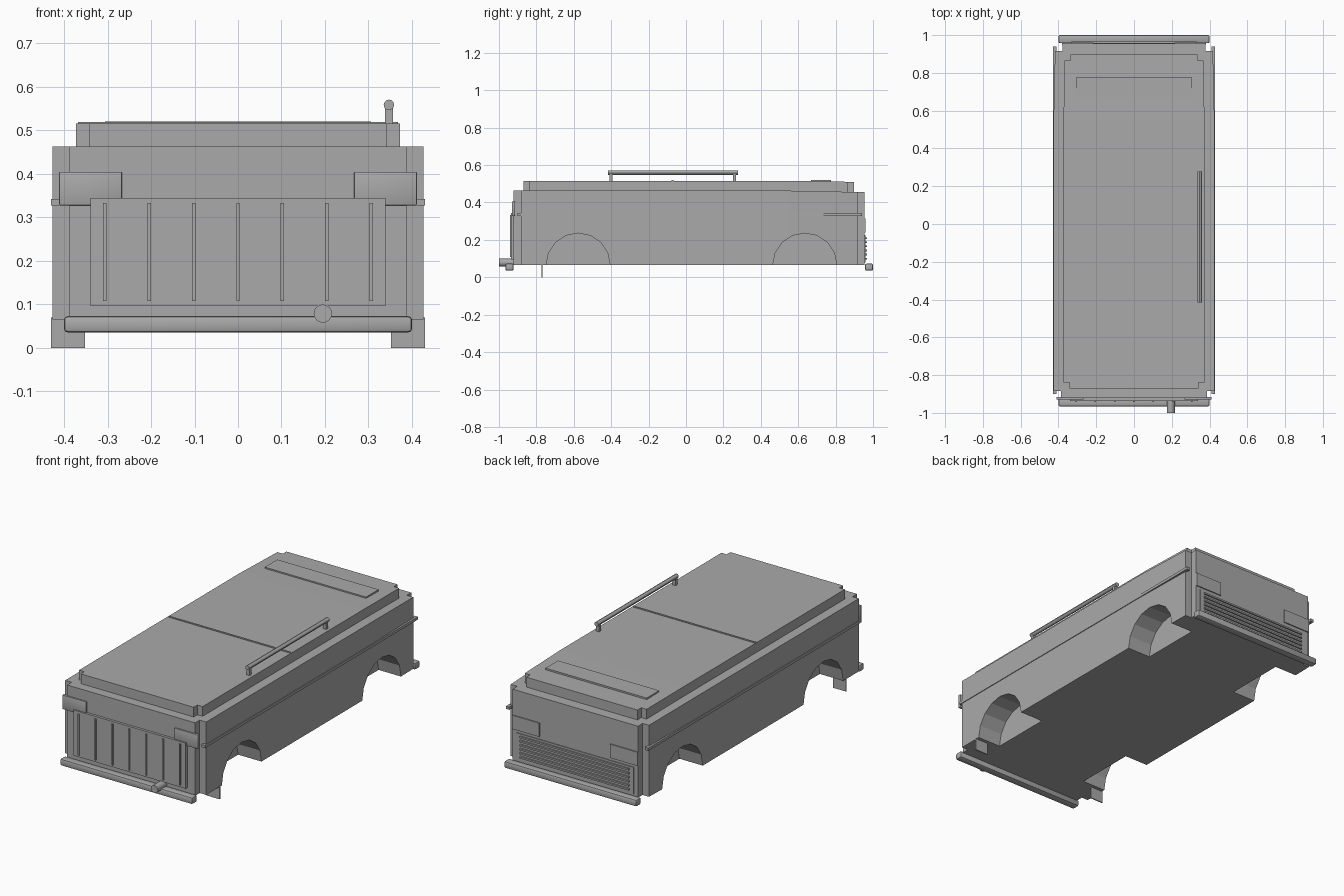
import bpy, bmesh, math

if "Cube" in bpy.data.objects:
    bpy.data.objects.remove(bpy.data.objects["Cube"])

grey = bpy.data.materials.new("body_grey")
grey.diffuse_color = (0.4, 0.4, 0.4, 1)
grey.use_nodes = True
grey.node_tree.nodes["Principled BSDF"].inputs["Base Color"].default_value = grey.diffuse_color


def finish(bm, name):
    bmesh.ops.recalc_face_normals(bm, faces=bm.faces)
    me = bpy.data.meshes.new(name)
    bm.to_mesh(me)
    bm.free()
    me.materials.append(grey)
    ob = bpy.data.objects.new(name, me)
    bpy.context.collection.objects.link(ob)
    return ob


def box(name, x, y, z, bevel=0):
    """Box from (min, max) pairs."""
    bm = bmesh.new()
    bmesh.ops.create_cube(bm, size=1)
    for v in bm.verts:
        v.co = [(a + b) / 2 + c * (b - a) for (a, b), c in zip((x, y, z), v.co)]
    if bevel:
        bmesh.ops.bevel(bm, geom=bm.edges[:], offset=bevel, segments=2,
                        affect='EDGES', profile=0.5)
    ob = finish(bm, name)
    if bevel:
        smooth(ob)
    return ob


def smooth(ob):
    bpy.ops.object.select_all(action='DESELECT')
    ob.select_set(True)
    bpy.context.view_layer.objects.active = ob
    bpy.ops.object.shade_smooth_by_angle()


def rod(name, center, radius, length, sides, axis):
    bm = bmesh.new()
    bmesh.ops.create_cone(bm, cap_ends=True, segments=sides, radius1=radius,
                          radius2=radius, depth=length)
    ob = finish(bm, name)
    if axis == 'X':
        ob.rotation_euler = (0, math.pi / 2, 0)
    elif axis == 'Y':
        ob.rotation_euler = (math.pi / 2, 0, 0)
    ob.location = center
    return ob


def notched_block(name, w, w_in, y0, y1, notch, bend, w_rear, z0, z1, z1_rear):
    """Block with square-notched corners, narrowing and dropping behind the bend."""
    d = w - w_rear
    half = [(w_in, y0), (w_in, y0 + notch), (w, y0 + notch), (w, bend),
            (w_rear, y1 - notch), (w_in - d, y1 - notch), (w_in - d, y1)]
    outline = half + [(-x, y) for x, y in reversed(half)]
    bm = bmesh.new()

    def top(y):
        return z1 - (z1 - z1_rear) * max(0, (y - bend) / (y1 - bend))
    lo = [bm.verts.new((x, y, z0)) for x, y in outline]
    hi = [bm.verts.new((x, y, top(y))) for x, y in outline]
    n = len(outline)
    bm.faces.new(lo)
    # top is split at the bend so both pieces stay planar
    bm.faces.new(hi[:4] + hi[10:])
    bm.faces.new(hi[3:11])
    for i in range(n):
        j = (i + 1) % n
        bm.faces.new((lo[i], lo[j], hi[j], hi[i]))
    return finish(bm, name)


# Lower body and raised roof deck
body = notched_block("lower_body", 0.426, 0.387, -0.922, 0.955, 0.039,
                     0.55, 0.418, 0.065, 0.463, 0.455)
notched_block("roof_deck", 0.373, 0.341, -0.87, 0.898, 0.032,
              0.55, 0.368, 0.45, 0.516, 0.510)

# Wheel arches cut into the sides
for side in (-1, 1):
    for y in (-0.577, 0.635):
        cutter = rod("arch_cutter", (side * 0.385, y, 0.065), 0.171, 0.2, 16, 'X')
        cutter.hide_render = True
        mod = body.modifiers.new("arch", 'BOOLEAN')
        mod.operation = 'DIFFERENCE'
        mod.solver = 'EXACT'
        mod.object = cutter
        bpy.ops.object.select_all(action='DESELECT')
        bpy.context.view_layer.objects.active = body
        body.select_set(True)
        bpy.ops.object.modifier_apply(modifier=mod.name)
        bpy.data.objects.remove(cutter)

# Mirrored details: side trim, mudflaps, lamps
for s in (-1, 1):
    def mx(a, b):
        return tuple(sorted((s * a, s * b)))
    box("side_trim", mx(0.41, 0.43), (-0.9, 0.94), (0.328, 0.343))
    box("mudflap", mx(0.352, 0.43), (-0.773, -0.767), (0, 0.07))
    box("front_lamp", mx(0.267, 0.411), (-0.93, -0.915), (0.328, 0.405), 0.002)
    box("rear_lamp", mx(0.215, 0.38), (0.95, 0.961), (0.24, 0.315))

# Front panel with vertical ribs
box("front_panel", (-0.339, 0.339), (-0.936, -0.92), (0.096, 0.345))
for i in range(-3, 4):
    x = i * 0.102
    box("front_rib", (x - 0.004, x + 0.004), (-0.942, -0.93), (0.108, 0.333))

# Rear grille with horizontal slats
box("rear_grille", (-0.355, 0.355), (0.95, 0.959), (0.08, 0.225))
for i in range(6):
    z = 0.095 + i * 0.022
    box("grille_slat", (-0.33, 0.33), (0.955, 0.967), (z, z + 0.009))

# Bumpers and tow pipe
box("front_bumper", (-0.4, 0.4), (-0.966, -0.922), (0.036, 0.073), 0.008)
box("rear_bumper", (-0.4, 0.4), (0.957, 1.0), (0.036, 0.073), 0.008)
smooth(rod("front_pipe", (0.195, -0.961, 0.079), 0.021, 0.078, 16, 'Y'))

# Roof hatch, seam strip and grab rail
hatch = box("roof_hatch", (-0.306, 0.306), (0.668, 0.776), (0.5, 0.521))
box("roof_seam", (-0.368, 0.368), (-0.077, -0.067), (0.51, 0.5195))
smooth(rod("rail_bar", (0.347, -0.069, 0.559), 0.012, 0.694, 12, 'Y'))
for y in (-0.4, 0.26):
    box("rail_post", (0.338, 0.356), (y - 0.008, y + 0.008), (0.51, 0.557))
